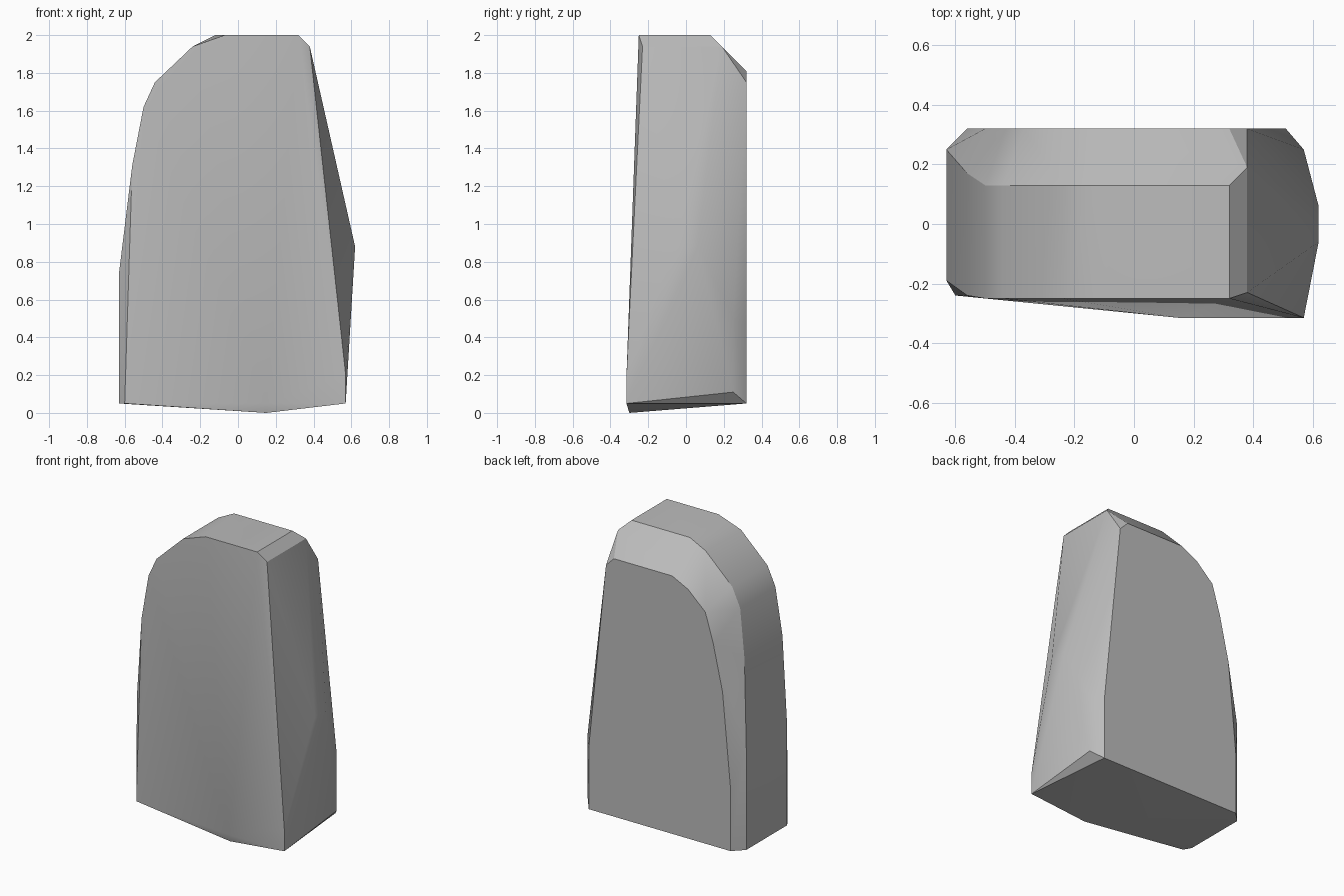
import bpy
import bmesh
import math

default_cube = bpy.data.objects.get("Cube")
if default_cube:
    bpy.data.objects.remove(default_cube, do_unlink=True)


def make_material(name, colour):
    material = bpy.data.materials.new(name)
    material.use_nodes = True
    material.diffuse_color = colour
    shader = next(n for n in material.node_tree.nodes if n.type == "BSDF_PRINCIPLED")
    shader.inputs["Base Color"].default_value = colour
    return material


def make_hull(name, points, material):
    """Wrap a chiselled convex block around the given corner points."""
    mesh = bpy.data.meshes.new(name)
    block = bpy.data.objects.new(name, mesh)
    bpy.context.collection.objects.link(block)
    bm = bmesh.new()
    for point in points:
        bm.verts.new(point)
    bmesh.ops.convex_hull(bm, input=bm.verts[:])
    loose = [v for v in bm.verts if not v.link_faces]
    bmesh.ops.delete(bm, geom=loose, context="VERTS")
    bmesh.ops.dissolve_limit(bm, angle_limit=math.radians(1),
                             verts=bm.verts[:], edges=bm.edges[:])
    bmesh.ops.recalc_face_normals(bm, faces=bm.faces[:])
    bm.to_mesh(mesh)
    bm.free()
    mesh.materials.append(material)
    bpy.ops.object.select_all(action="DESELECT")
    block.select_set(True)
    bpy.context.view_layer.objects.active = block
    bpy.ops.object.shade_smooth_by_angle(angle=math.radians(30))
    return block


# Rounded shoulder and crown: x, height, front y, rear y
rim = [
    (-.63, .05, -.19, .25), (-.63, .74, -.19, .25),
    (-.56, 1.31, -.24, .17), (-.5, 1.62, -.25, .13),
    (-.44, 1.75, -.25, .13), (-.24, 1.94, -.25, .13),
    (.32, 2, -.25, .13), (.38, 1.94, -.23, .19),
    (.62, .88, -.06, .06),
]

# Flat rear face: x, height
rear_y = .32
rear_face = [
    (-.56, .05), (-.56, .48), (-.5, 1.12), (-.43, 1.43), (-.37, 1.63),
    (-.24, 1.75), (-.12, 1.81), (.32, 1.81), (.38, 1.75), (.51, .47), (.51, .05),
]

# Foot, front corners and the crown's left end
corners = [
    (-.6, -.24, .05), (.15, -.3, 0), (.15, -.315, .05),
    (.57, -.315, .05), (.57, -.315, .2),
    (.57, .25, .11), (.57, .25, .5),
    (-.07, -.25, 2), (-.12, .13, 2),
]

points = list(corners)
for x, z, front, rear in rim:
    points += [(x, front, z), (x, rear, z)]
points += [(x, rear_y, z) for x, z in rear_face]

stone_grey = make_material("stone grey", (.5, .5, .5, 1))
make_hull("standing_stone", points, stone_grey)
